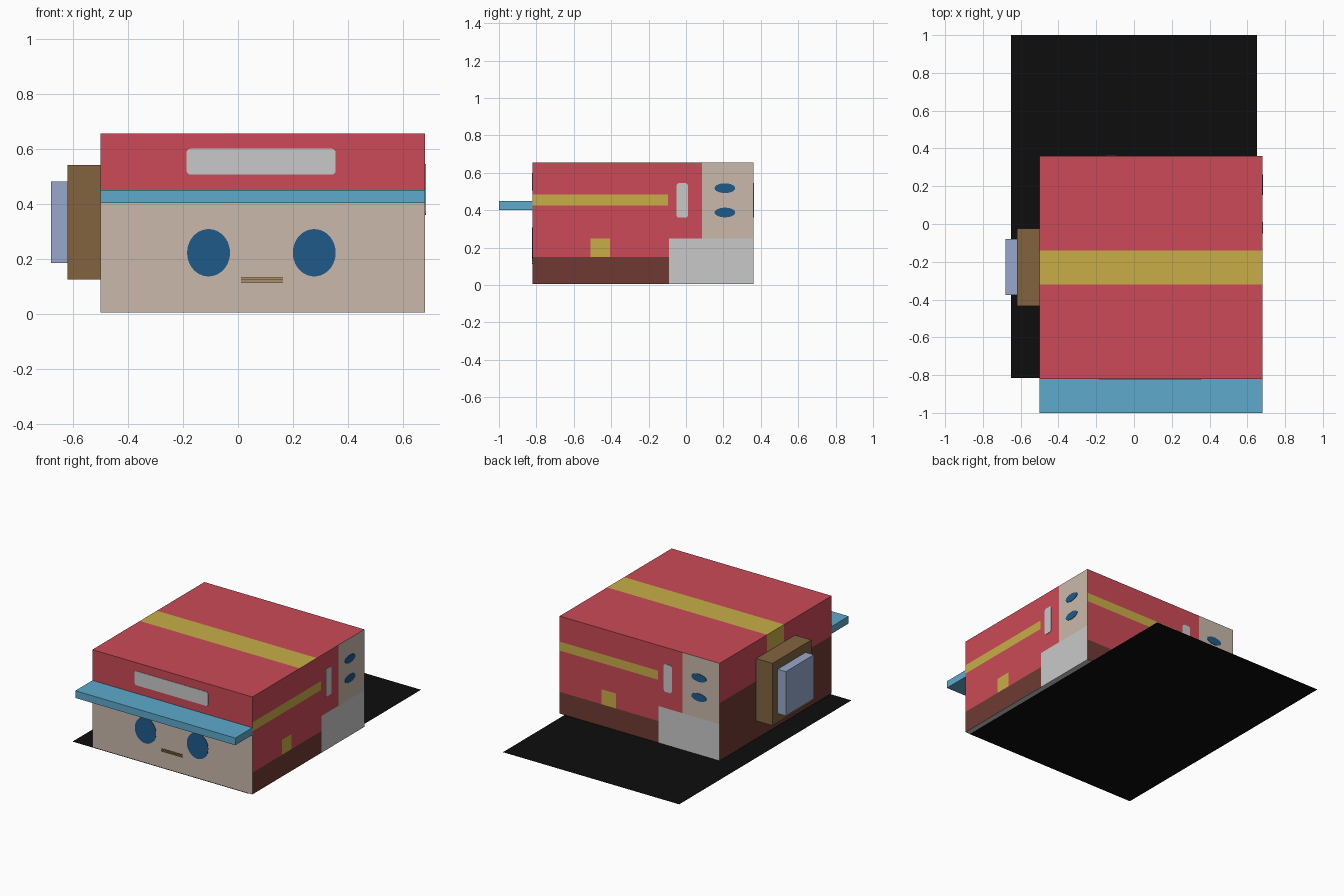
import bpy, bmesh, math
from mathutils import Vector

if "Cube" in bpy.data.objects:
    bpy.data.objects.remove(bpy.data.objects["Cube"])


def material(name, rgb):
    def lin(c):
        c /= 255
        return c / 12.92 if c <= 0.04045 else ((c + 0.055) / 1.055) ** 2.4
    m = bpy.data.materials.new(name)
    m.diffuse_color = [lin(c) for c in rgb] + [1]
    m.use_nodes = True
    m.node_tree.nodes["Principled BSDF"].inputs["Base Color"].default_value = m.diffuse_color
    return m


MATS = {n: material(n, c) for n, c in {
    "red": (204, 74, 87), "beige": (202, 185, 171), "sky blue": (93, 170, 204),
    "deep blue": (32, 90, 138), "light grey": (201, 201, 201), "yellow": (200, 174, 72),
    "tan brown": (130, 100, 63), "pale blue": (151, 169, 204),
    "dark brown": (111, 58, 52), "black": (13, 13, 13)}.items()}


def finish(name, bm, colours):
    bmesh.ops.recalc_face_normals(bm, faces=bm.faces)
    me = bpy.data.meshes.new(name)
    bm.to_mesh(me)
    bm.free()
    for c in colours:
        me.materials.append(MATS[c])
    ob = bpy.data.objects.new(name, me)
    bpy.context.collection.objects.link(ob)
    return ob


def box_mesh(lo, hi):
    bm = bmesh.new()
    bmesh.ops.create_cube(bm, size=1)
    for v in bm.verts:
        v.co = [l + (c + 0.5) * (h - l) for c, l, h in zip(v.co, lo, hi)]
    return bm


def box(name, lo, hi, colour):
    return finish(name, box_mesh(lo, hi), [colour])


# Body extents
X0, X1, Y0, Y1, Z0, Z1 = -0.5, 0.68, -0.82, 0.36, 0.005, 0.655

# Wall frames: map (u along the wall, z) to a point and give the outward normal
WALLS = {
    "front": (lambda u, z: Vector((u, Y0, z)), Vector((0, -1, 0))),
    "right": (lambda u, z: Vector((X1, u, z)), Vector((1, 0, 0))),
    "back": (lambda u, z: Vector((X1 - (u - Y0), Y1, z)), Vector((0, 1, 0))),
}


def plate(name, wall, points, colour, depth=0.003):
    at, n = WALLS[wall]
    bm = bmesh.new()
    face = bm.faces.new([bm.verts.new(at(u, z)) for u, z in points])
    ext = bmesh.ops.extrude_face_region(bm, geom=[face])["geom"]
    for v in ext:
        if isinstance(v, bmesh.types.BMVert):
            v.co += n * depth
    return finish(name, bm, [colour])


def ellipse(u, z, ru, rz, n=40):
    return [(u + ru * math.cos(2 * math.pi * i / n), z + rz * math.sin(2 * math.pi * i / n))
            for i in range(n)]


def round_rect(u0, u1, z0, z1, r, n=4):
    pts = []
    corners = [(u1 - r, z1 - r), (u0 + r, z1 - r), (u0 + r, z0 + r), (u1 - r, z0 + r)]
    for k, (cu, cz) in enumerate(corners):
        for i in range(n + 1):
            a = math.pi / 2 * (k + i / n)
            pts.append((cu + r * math.cos(a), cz + r * math.sin(a)))
    return pts


# Body, cut along the colour borders
BODY = ["red", "beige", "light grey", "yellow", "dark brown"]
RED, BEIGE, GREY, YELLOW, BROWN = range(5)


def side_colour(u, z):
    if u > -0.09 and z < 0.25:
        return GREY
    if u > 0.085:
        return BEIGE
    if z < 0.15:
        return BROWN
    if -0.51 < u < -0.405 and z < 0.25:
        return YELLOW
    if u < -0.095 and 0.425 < z < 0.485:
        return YELLOW
    return RED


bm = box_mesh((X0, Y0, Z0), (X1, Y1, Z1))
side_cuts = (-0.51, -0.405, -0.095, -0.09, 0.085)
cuts = [(1, y) for y in side_cuts + (-0.32, -0.14)]
cuts += [(0, X1 - (u - Y0)) for u in side_cuts]
cuts += [(2, z) for z in (0.15, 0.25, 0.39, 0.425, 0.485)]
for axis, value in cuts:
    co, no = Vector((0, 0, 0)), Vector((0, 0, 0))
    co[axis], no[axis] = value, 1
    bmesh.ops.bisect_plane(bm, geom=bm.verts[:] + bm.edges[:] + bm.faces[:],
                           plane_co=co, plane_no=no)
bm.normal_update()
for f in bm.faces:
    c, n = f.calc_center_median(), f.normal
    stripe = -0.32 < c.y < -0.14
    if n.z > 0.5:
        f.material_index = YELLOW if stripe else RED
    elif n.z < -0.5:
        f.material_index = GREY
    elif n.y < -0.5:
        f.material_index = BEIGE if c.z < 0.425 else RED
    elif n.x > 0.5:
        f.material_index = side_colour(c.y, c.z)
    elif n.y > 0.5:
        f.material_index = side_colour(X1 - c.x + Y0, c.z)
    else:
        f.material_index = BROWN if c.z < 0.39 else YELLOW if stripe else RED
finish("body", bm, BODY)

# Front details: sign panel, eyes and mouth lines
plate("sign_panel", "front", round_rect(-0.187, 0.355, 0.506, 0.6, 0.015), "light grey")
for name, u in (("left_eye", -0.107), ("right_eye", 0.277)):
    plate(name, "front", ellipse(u, 0.222, 0.078, 0.086), "deep blue")
for i in range(3):
    z = 0.113 + i * 0.008
    plate(f"mouth_line_{i + 1}", "front",
          [(0.01, z), (0.163, z), (0.163, z + 0.005), (0.01, z + 0.005)], "tan brown")

# Side and back details: handle panel and two oval windows
for wall in ("right", "back"):
    plate(wall + "_handle", wall, round_rect(-0.05, 0.01, 0.36, 0.545, 0.012), "light grey")
    for i, z in enumerate((0.388, 0.518)):
        plate(f"{wall}_oval_{i + 1}", wall, ellipse(0.208, z, 0.055, 0.026), "deep blue")

# Visor shelf, side box and its panel
box("visor", (X0, -1.0, 0.402), (X1, Y0, 0.45), "sky blue")
box("side_box", (-0.62, -0.435, 0.125), (X0, -0.025, 0.54), "tan brown")
box("side_box_panel", (-0.68, -0.375, 0.185), (-0.62, -0.08, 0.48), "pale blue")

# Flat base sheet
bm = bmesh.new()
bm.faces.new([bm.verts.new(p) for p in
              ((-0.65, -0.815, 0), (0.65, -0.815, 0), (0.65, 1, 0), (-0.65, 1, 0))])
finish("base_sheet", bm, ["black"])
